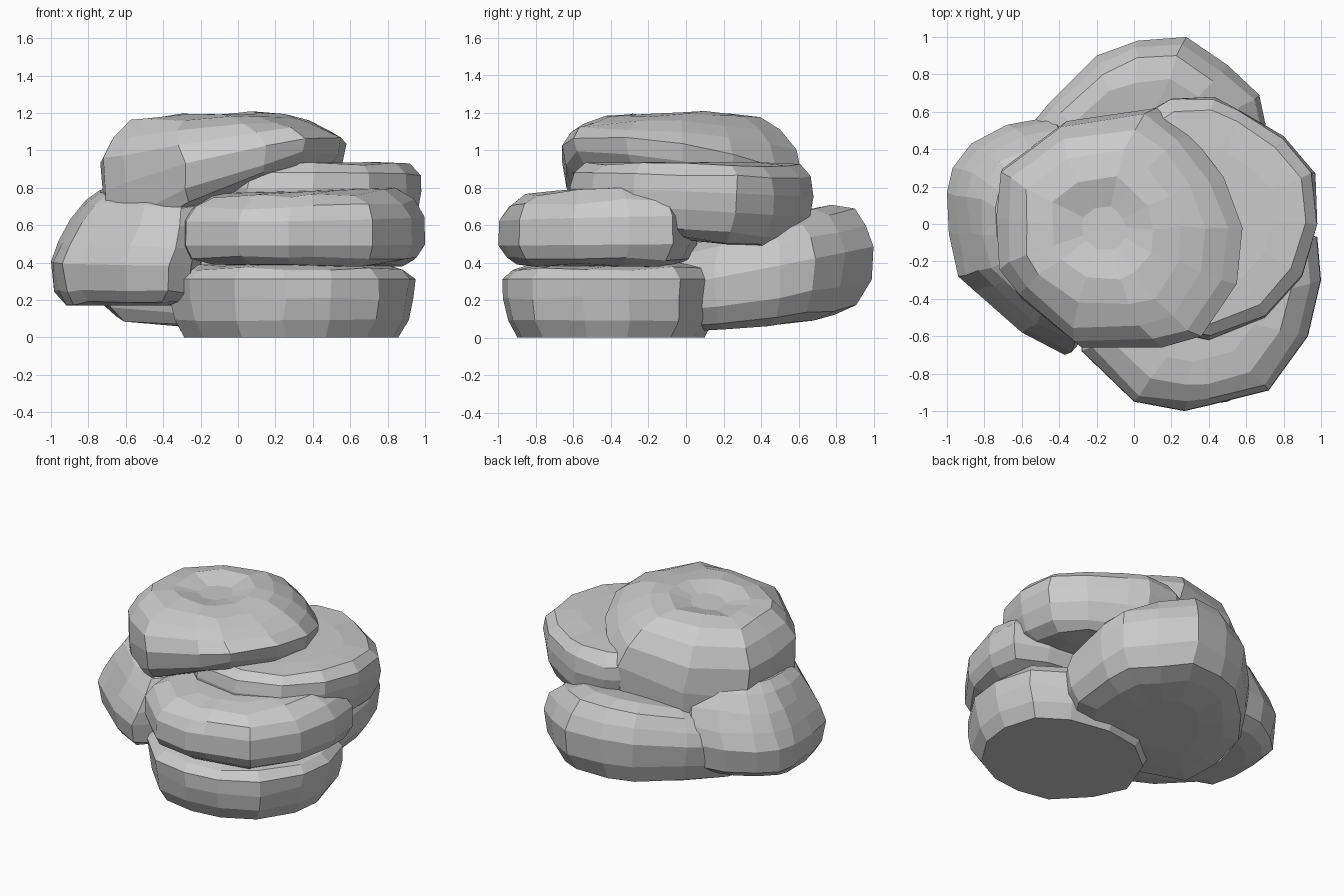
import bpy, bmesh, random

random.seed(4)


def stone(name, outline, low, high, rings, lean=(0, 0)):
    """Loft a plan outline between two tilted planes z = a + b*x + c*y.
    rings: (outline scale, height fraction); lean shifts the upper rings sideways."""
    n = len(outline)
    cx = (min(p[0] for p in outline) + max(p[0] for p in outline)) / 2
    cy = (min(p[1] for p in outline) + max(p[1] for p in outline)) / 2
    widest = max(rings)[1]
    bm = bmesh.new()
    loops = []
    for k, (s, h) in enumerate(rings):
        up = max(0, h - widest) / (1 - widest)
        j = .012 if 0 < k < len(rings) - 1 and s < .99 else 0
        loop = []
        for px, py in outline:
            x = cx + (px - cx) * s + lean[0] * up + random.uniform(-j, j)
            y = cy + (py - cy) * s + lean[1] * up + random.uniform(-j, j)
            z0 = low[0] + low[1] * x + low[2] * y
            z1 = high[0] + high[1] * x + high[2] * y
            z = z0 + (z1 - z0) * h + random.uniform(-j, j)
            loop.append(bm.verts.new((x, y, max(0, z))))
        loops.append(loop)
    for a, b in zip(loops, loops[1:]):
        for i in range(n):
            bm.faces.new((a[i], a[(i + 1) % n], b[(i + 1) % n], b[i]))
    bm.faces.new(loops[0][::-1])
    bm.faces.new(loops[-1])
    bmesh.ops.recalc_face_normals(bm, faces=bm.faces)
    me = bpy.data.meshes.new(name)
    bm.to_mesh(me)
    bm.free()
    ob = bpy.data.objects.new(name, me)
    bpy.context.collection.objects.link(ob)
    return ob


# Flat-bottomed base stone at the front
stone("front_base_stone",
      [(-.38, -.42), (-.26, -.68), (-.02, -.93), (.25, -.98), (.5, -.95), (.75, -.82), (.92, -.55),
       (.95, -.3), (.87, -.03), (.64, .12), (.3, .18), (0, .13), (-.25, -.07)],
      (0, 0, 0), (.39, 0, 0),
      [(.86, 0), (.95, .25), (.985, .55), (1, .8), (.92, .95), (.72, 1), (.4, 1)])

# Middle stone resting on the base
stone("front_middle_stone",
      [(-.3, -.45), (-.28, -.68), (0, -.95), (.27, -1), (.4, -.97), (.72, -.89), (.93, -.6),
       (1, -.3), (.98, -.07), (.75, .02), (.4, .06), (.05, 0), (-.2, -.2)],
      (.385, -.01, 0), (.79, .03, .03),
      [(.5, 0), (.8, .02), (.93, .1), (1, .28), (.995, .62), (.92, .82), (.75, .96), (.5, 1)])

# Right stone, higher up
stone("right_stone",
      [(-.2, -.3), (.05, -.55), (.4, -.62), (.7, -.5), (.9, -.28), (.98, 0), (.97, .27),
       (.8, .47), (.56, .61), (.43, .68), (.2, .67), (-.02, .55), (-.2, .3)],
      (.52, 0, -.1), (.93, .01, 0),
      [(.5, 0), (.78, .02), (.9, .14), (.98, .4), (1, .62), (.98, .83), (.88, .97), (.6, 1)])

# Large tilted stone at the back, rounded above and below
stone("back_stone",
      [(-.75, .02), (-.7, -.25), (-.25, -.38), (.2, -.3), (.55, -.1), (.7, .15), (.71, .5), (.67, .69),
       (.5, .85), (.28, 1), (.02, .98), (-.2, .9), (-.46, .64), (-.67, .38)],
      (.04, -.04, .08), (.5, .02, .29),
      [(.4, 0), (.7, .03), (.88, .1), (.97, .28), (1, .55), (.95, .72), (.85, .87), (.68, .96), (.4, 1)])

# Left stone with a sloping outer face
stone("left_stone",
      [(-1, .17), (-.99, -.05), (-.94, -.28), (-.85, -.36), (-.6, -.58), (-.37, -.7), (-.25, -.6),
       (-.2, -.3), (-.18, .1), (-.25, .45), (-.46, .57), (-.68, .53), (-.87, .43), (-.97, .3)],
      (.17, 0, 0), (.78, 0, .07),
      [(.62, 0), (.82, .02), (.95, .13), (1, .38), (.96, .55), (.9, .75), (.8, .92), (.66, 1)],
      (.12, 0))

# Thick capstone, deep on its left and back, with a shallow dent on top
stone("top_stone",
      [(-.72, .03), (-.71, -.25), (-.6, -.4), (-.28, -.66), (.15, -.66), (.36, -.6), (.55, -.32),
       (.58, -.02), (.48, .25), (.3, .48), (.12, .62), (-.36, .55), (-.7, .3)],
      (.66, .38, -.25), (1.195, .03, .01),
      [(.65, 0), (.9, .03), (.97, .18), (1, .46), (.94, .7), (.82, .86), (.64, .97), (.42, 1), (.18, .94)],
      (-.1, 0))
